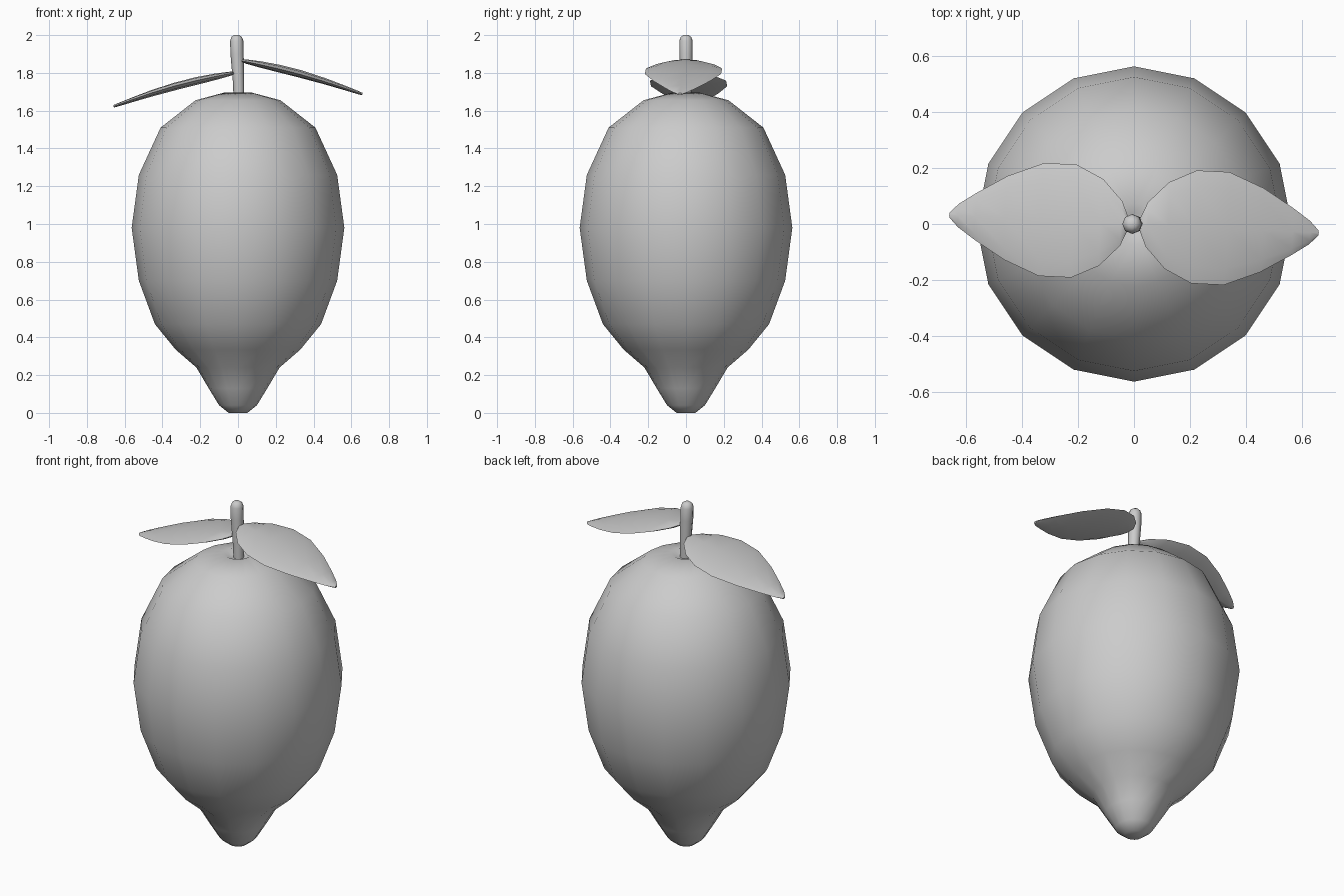
import bpy, bmesh, math
from mathutils import Matrix, Vector

cube = bpy.data.objects.get("Cube")
if cube:
    bpy.data.objects.remove(cube, do_unlink=True)

grey = bpy.data.materials.new("plain grey")
grey.use_nodes = True
colour = (0.6, 0.6, 0.6, 1)
grey.diffuse_color = colour
grey.node_tree.nodes["Principled BSDF"].inputs["Base Color"].default_value = colour


def loft(name, rings, angle):
    """Skin a stack of equal rings, cap both ends and shade smooth."""
    bm = bmesh.new()
    loops = [[bm.verts.new(p) for p in ring] for ring in rings]
    n = len(loops[0])
    for a, b in zip(loops, loops[1:]):
        for i in range(n):
            j = (i + 1) % n
            bm.faces.new((a[i], a[j], b[j], b[i]))
    bm.faces.new(loops[0][::-1])
    bm.faces.new(loops[-1])
    bmesh.ops.recalc_face_normals(bm, faces=bm.faces)
    mesh = bpy.data.meshes.new(name)
    bm.to_mesh(mesh)
    bm.free()
    mesh.materials.append(grey)
    obj = bpy.data.objects.new(name, mesh)
    bpy.context.collection.objects.link(obj)
    bpy.ops.object.select_all(action="DESELECT")
    obj.select_set(True)
    bpy.context.view_layer.objects.active = obj
    bpy.ops.object.shade_smooth_by_angle(angle=math.radians(angle))
    return obj


def circle(r, z, n, x=0):
    return [Vector((x + r * math.cos(math.tau * i / n), r * math.sin(math.tau * i / n), z))
            for i in range(n)]


# Fruit body: pointed bottom, round shoulders, shallow dimple under the stem
profile = [(0.05, 0), (0.1, 0.04), (0.155, 0.13), (0.22, 0.24), (0.33, 0.335), (0.44, 0.47),
           (0.525, 0.7), (0.563, 0.98), (0.525, 1.26), (0.41, 1.51), (0.225, 1.655),
           (0.075, 1.695), (0.04, 1.675)]
loft("fruit_body", [circle(r, z, 16) for r, z in profile], 60)

# Stem: slim, leaning slightly, rounded at the top
stem = [(0.028, 1.65, 0.005), (0.03, 1.75, 0.003), (0.035, 1.9, -0.005),
        (0.035, 1.97, -0.007), (0.028, 1.99, -0.007), (0.014, 2.0, -0.007)]
loft("stem", [circle(r, z, 8, x) for r, z, x in stem], 60)

# Leaves: flat lens-shaped blades as (position along length, half width)
blade = [(0, 0.02), (0.04, 0.08), (0.15, 0.155), (0.3, 0.202), (0.48, 0.202),
         (0.68, 0.15), (0.85, 0.085), (0.95, 0.042), (1, 0.01)]


def leaf(name, turn, base_z):
    place = (Matrix.Translation((0, 0, base_z)) @ Matrix.Rotation(turn, 4, "Z")
             @ Matrix.Translation((0.02, 0, 0)) @ Matrix.Rotation(math.radians(15.5), 4, "Y"))
    rings = []
    for t, w in blade:
        thick = 0.006 + 0.07 * w
        arch = 0.015 * math.sin(math.pi * t)
        rings.append([place @ Vector((0.663 * t, w * math.cos(a), arch + thick * math.sin(a)))
                      for a in (math.tau * i / 8 for i in range(8))])
    loft(name, rings, 50)


leaf("left_leaf", math.radians(-2.8), 1.865)
leaf("right_leaf", math.radians(177.2), 1.8)
